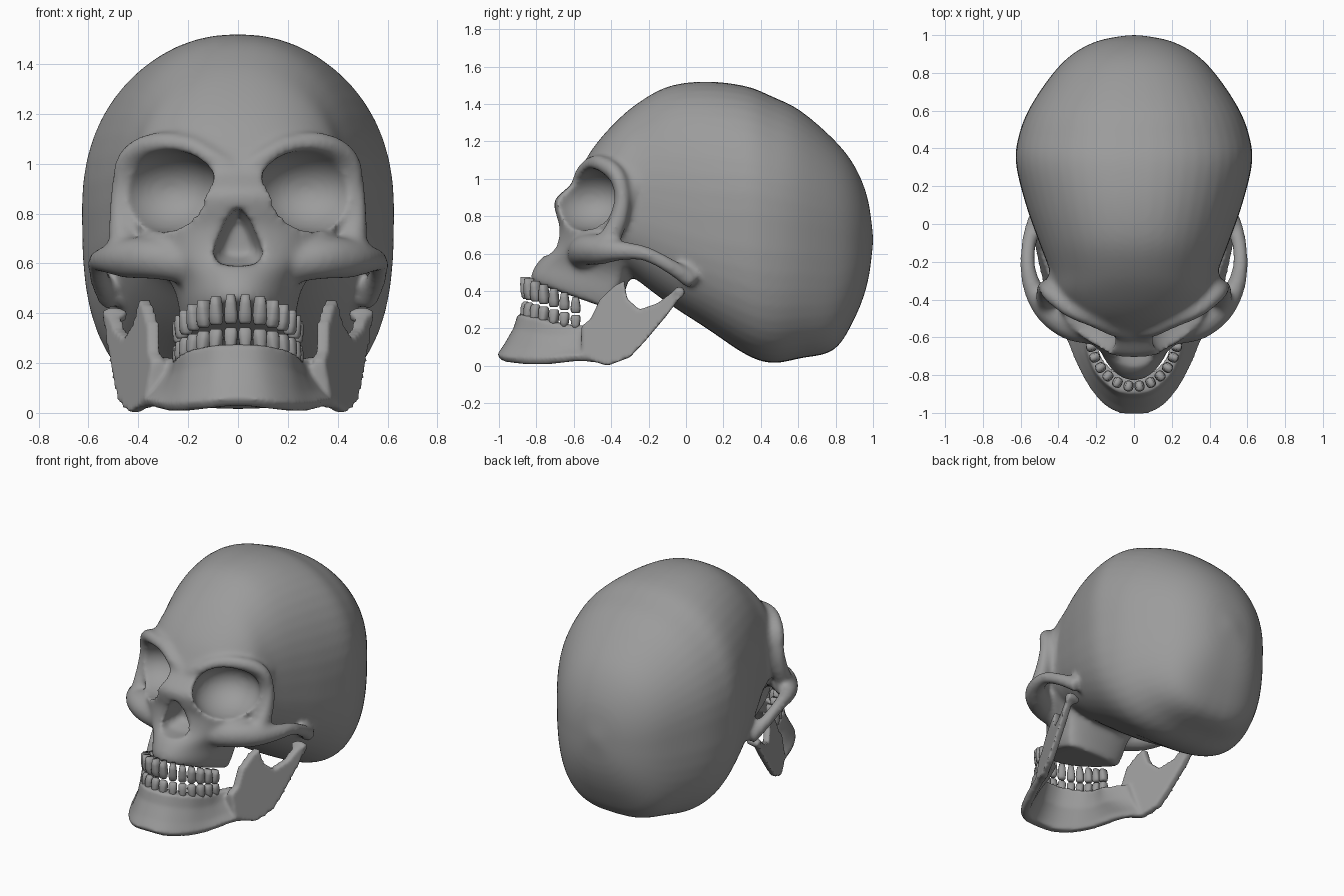
import bpy, bmesh, math
from mathutils import Vector, Matrix

if "Cube" in bpy.data.objects:
    bpy.data.objects.remove(bpy.data.objects["Cube"])

bone = bpy.data.materials.new("bone grey")
bone.use_nodes = True
GREY = (0.33, 0.33, 0.33, 1)
bone.diffuse_color = GREY
bone.node_tree.nodes["Principled BSDF"].inputs["Base Color"].default_value = GREY


def spline(rows, steps):
    """Catmull-Rom interpolation through rows of numbers."""
    rows = [Vector(r) for r in rows]
    out = []
    for i in range(len(rows) - 1):
        a, b = rows[max(i - 1, 0)], rows[i]
        c, d = rows[i + 1], rows[min(i + 2, len(rows) - 1)]
        for k in range(steps):
            t = k / steps
            out.append(b + (c - a) * (t / 2) + (a * 2 - b * 5 + c * 4 - d) * (t * t / 2)
                       + (b * 3 - a - c * 3 + d) * (t ** 3 / 2))
    return out + [rows[-1]]


def loft(bm, rings):
    """Skin closed rings of equal length and cap both ends."""
    loops = [[bm.verts.new(p) for p in ring] for ring in rings]
    n = len(loops[0])
    faces = [bm.faces.new(loops[0]), bm.faces.new(loops[-1])]
    for a, b in zip(loops, loops[1:]):
        faces += [bm.faces.new((a[i], a[(i + 1) % n], b[(i + 1) % n], b[i])) for i in range(n)]
    bmesh.ops.recalc_face_normals(bm, faces=faces)


def power(v, n):
    return math.copysign(abs(v) ** (2 / n), v)


def tube(bm, rows, mirror=True):
    """Round bar through rows of x, y, z, radius."""
    for s in ((1, -1) if mirror else (1,)):
        path = spline(rows, 5)
        rings = []
        for i, p in enumerate(path):
            d = (path[min(i + 1, len(path) - 1)] - path[max(i - 1, 0)]).xyz
            u = d.orthogonal().normalized() if i == 0 else (u - d * u.dot(d) / d.length_squared).normalized()
            v = d.normalized().cross(u)
            ring = [p.xyz + (u * math.cos(k * math.tau / 12) + v * math.sin(k * math.tau / 12)) * p[3]
                    for k in range(12)]
            rings.append([(s * q.x, q.y, q.z) for q in ring])
        loft(bm, rings)


def ellipsoid(bm, loc, radii, turn=0.0):
    for s in (1, -1):
        m = (Matrix.Translation((s * loc[0], loc[1], loc[2])) @ Matrix.Rotation(s * turn, 4, "Z")
             @ Matrix.Diagonal((*radii, 1)))
        bmesh.ops.create_uvsphere(bm, u_segments=40, v_segments=24, radius=1, matrix=m)


def finish(name, bm):
    mesh = bpy.data.meshes.new(name)
    bm.to_mesh(mesh)
    bm.free()
    ob = bpy.data.objects.new(name, mesh)
    bpy.context.collection.objects.link(ob)
    mesh.materials.append(bone)
    return ob


def modify(ob, kind, **settings):
    bpy.context.view_layer.objects.active = ob
    mod = ob.modifiers.new(kind, kind)
    for key, value in settings.items():
        setattr(mod, key, value)
    bpy.ops.object.modifier_apply(modifier=mod.name)


def shade(ob):
    for p in ob.data.polygons:
        p.use_smooth = True


# Braincase: front-to-back sections (y, half width, top, bottom, widest height)
bm = bmesh.new()
sections = [(-.585, .12, 1.01, .88, .95), (-.5, .31, 1.16, .72, .92), (-.38, .41, 1.3, .55, .9),
            (-.25, .445, 1.41, .45, .88), (-.09, .505, 1.495, .33, .85), (.11, .575, 1.52, .2, .82),
            (.32, .625, 1.495, .06, .82), (.46, .612, 1.44, .015, .8), (.61, .555, 1.365, .04, .78),
            (.79, .435, 1.21, .085, .74), (.9, .325, 1.07, .25, .7), (.97, .19, .9, .44, .68),
            (1, .03, .7, .65, .675)]
rings = []
for y, w, top, low, mid in spline(sections, 4):
    ring = []
    for k in range(48):
        c, s = math.cos(k * math.tau / 48), math.sin(k * math.tau / 48)
        n, h = (2.2, top - mid) if s > 0 else (2.9, mid - low)
        ring.append((w * power(c, n), y, mid + h * power(s, n)))
    rings.append(ring)
loft(bm, rings)

# Face block: horizontal sections (height, half width, front, back, tilt)
levels = [(.45, .21, -.83, -.36, .35), (.5, .23, -.825, -.34, .3), (.57, .26, -.785, -.3, .15),
          (.64, .36, -.71, -.28, 0), (.74, .42, -.685, -.26, 0), (.82, .45, -.7, -.24, 0),
          (.89, .455, -.7, -.22, 0), (.97, .45, -.615, -.2, 0), (1.06, .42, -.55, -.2, 0)]
rings = []
for z, w, front, back, tilt in spline(levels, 4):
    ring = []
    mid = back - .06
    for k in range(48):
        c, s = math.cos(k * math.tau / 48), math.sin(k * math.tau / 48)
        y = mid + (mid - front if s < 0 else back - mid) * power(s, 2)
        ring.append((w * power(c, 2.1), y, z - tilt * (y + .83)))
    rings.append(ring)
loft(bm, rings)

# Brow and outer eye rims, cheekbones, cheek arches
tube(bm, [(0, -.57, .96, .04), (.1, -.56, 1.02, .04), (.2, -.51, 1.07, .045), (.34, -.45, 1.08, .045),
          (.44, -.37, 1.02, .045), (.47, -.34, .9, .04), (.47, -.36, .78, .05), (.46, -.42, .66, .06)])
tube(bm, [(.22, -.56, .6, .08), (.34, -.53, .62, .085), (.45, -.45, .62, .08), (.53, -.35, .615, .055),
          (.563, -.22, .6, .042), (.552, -.08, .53, .042), (.51, .04, .45, .05)])
skull = finish("skull", bm)

# Eye sockets and nose opening
bm = bmesh.new()
ellipsoid(bm, (.285, -.53, .89), (.215, .23, .165), math.radians(38))
nose = [(0, .83), (.045, .78), (.08, .7), (.1, .64), (.08, .6), (.03, .59)]
nose += [(-x, z) for x, z in reversed(nose[1:])]
loft(bm, [[(x * f, y, .69 + (z - .69) * f) for x, z in nose] for y, f in ((-.95, 1), (-.64, 1), (-.54, .6))])
cutter = finish("socket_cutter", bm)
cutter.hide_render = True
modify(skull, "REMESH", mode="VOXEL", voxel_size=.016)
modify(skull, "BOOLEAN", operation="DIFFERENCE", object=cutter, solver="EXACT")
modify(skull, "REMESH", mode="VOXEL", voxel_size=.014)
modify(skull, "SMOOTH", factor=.5, iterations=10)
shade(skull)
bpy.data.objects.remove(cutter)

# Jaw body: stations (lower x, lower y, upper x, upper y, lower z, upper z, thickness)
bm = bmesh.new()
half = [(.425, -.40, .36, -.44, .01, .23, .05), (.37, -.58, .265, -.56, .025, .215, .065),
        (.30, -.75, .245, -.68, .01, .225, .07), (.22, -.89, .2, -.79, .01, .25, .08),
        (.12, -.985, .1, -.88, .02, .27, .09)]
stations = half + [(0, -1.01, 0, -.9, .03, .275, .09)]
stations += [(-r[0], r[1], -r[2], *r[3:]) for r in reversed(half)]
rings = []
for bx, by, tx, ty, zb, zt, thick in spline(stations, 5):
    low, high = Vector((bx, by, zb)), Vector((tx, ty, zt))
    inward = Vector((-bx, -.5 - by, 0)).normalized() * thick
    up = Vector((0, 0, .03))
    rings.append([low + inward * .25, low + up, low.lerp(high, .35) , low.lerp(high, .7) + inward * .12,
                  high, high + inward, low.lerp(high, .5) + inward * 1.1, low + up + inward, low + inward * .8])
loft(bm, rings)

# Jaw branches with front spur, notch and hinge knob
outline = [(-.56, .06), (-.56, .21), (-.51, .25), (-.46, .355), (-.38, .43), (-.33, .455), (-.315, .36),
           (-.25, .3), (-.15, .335), (-.04, .42), (-.005, .4), (-.11, .26), (-.22, .13), (-.3, .045),
           (-.42, 0), (-.5, .025)]
for s in (1, -1):
    loft(bm, [[(s * (.42 + .424 * (y + .42) - .174 * z + d), y, z) for y, z in outline]
              for d in (-.028, .022)])
tube(bm, [(.45, -.045, .385, .025), (.5, -.035, .395, .03), (.54, -.035, .385, .025)])
jaw = finish("jaw", bm)
modify(jaw, "REMESH", mode="VOXEL", voxel_size=.011)
modify(jaw, "SMOOTH", factor=.5, iterations=5)
shade(jaw)

# Teeth evenly spaced along an arch
arch = [Vector((.235 * math.sin(a), -.57 - .29 * math.cos(a), 0))
        for a in (math.radians(k - 92) for k in range(185))]
dist = [0]
for a, b in zip(arch, arch[1:]):
    dist.append(dist[-1] + (b - a).length)
COUNT = 14
for name in ("upper_teeth", "lower_teeth"):
    bm = bmesh.new()
    for i in range(COUNT):
        goal = dist[-1] * (i + .5) / COUNT
        j = min(range(1, len(arch) - 1), key=lambda k: abs(dist[k] - goal))
        p, along = arch[j], (arch[j + 1] - arch[j - 1]).normalized()
        out = Vector((along.y, -along.x, 0))
        t = (p.y + .86) / .3
        root, tip = (.475 - .12 * t, .358 - .085 * t) if name == "upper_teeth" else (.245 - .05 * t, .343 - .08 * t)
        rings = []
        for f, w, d in ((0, .6, .9), (.3, .85, 1), (.65, 1, .95), (.9, .95, .7 + .2 * t), (1, .7, .4 + .3 * t)):
            ring = []
            for k in range(12):
                a = k * math.tau / 12
                q = p + along * (.027 * w * power(math.cos(a), 2.8)) + out * (.029 * d * power(math.sin(a), 2.8))
                ring.append((q.x, q.y, root + (tip - root) * f))
            rings.append(ring)
        loft(bm, rings)
    shade(finish(name, bm))
